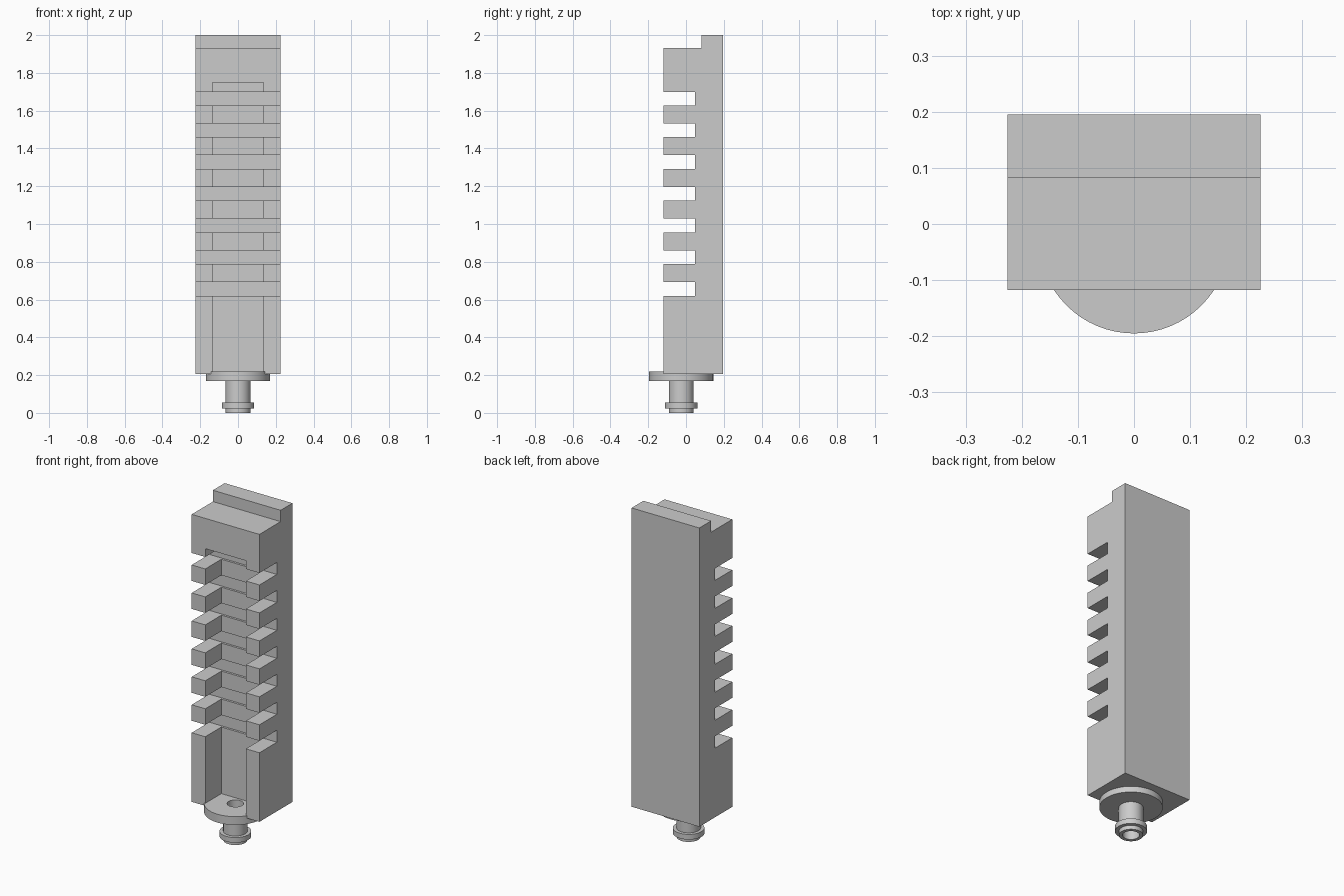
import bpy, bmesh
from math import tau, radians

if "Cube" in bpy.data.objects:
    bpy.data.objects.remove(bpy.data.objects["Cube"])

def finish(name, bm):
    bmesh.ops.recalc_face_normals(bm, faces=bm.faces)
    me = bpy.data.meshes.new(name)
    bm.to_mesh(me)
    bm.free()
    ob = bpy.data.objects.new(name, me)
    bpy.context.collection.objects.link(ob)
    return ob

def extrude_x(name, profile, half_width):
    """Extrude a (y, z) outline symmetrically along x."""
    bm = bmesh.new()
    face = bm.faces.new([bm.verts.new((-half_width, y, z)) for y, z in profile])
    new = bmesh.ops.extrude_face_region(bm, geom=[face])["geom"]
    bmesh.ops.translate(bm, vec=(2 * half_width, 0, 0),
                        verts=[v for v in new if isinstance(v, bmesh.types.BMVert)])
    bm.faces.ensure_lookup_table()
    return finish(name, bm)

def lathe(name, profile, y, steps=64):
    """Revolve a closed (radius, z) outline about a vertical axis."""
    bm = bmesh.new()
    vs = [bm.verts.new((r, y, z)) for r, z in profile]
    es = [bm.edges.new((a, b)) for a, b in zip(vs, vs[1:] + vs[:1])]
    bmesh.ops.spin(bm, geom=vs + es, cent=(0, y, 0), axis=(0, 0, 1),
                   angle=tau, steps=steps)
    bmesh.ops.remove_doubles(bm, verts=bm.verts, dist=1e-5)
    return finish(name, bm)

# Notched body: side outline with seven slots and a stepped top
FRONT, BACK, SLOT = -0.118, 0.195, 0.048
outline = [(BACK, 0.205), (FRONT, 0.205)]
for i in range(7):
    z = 0.62 + i * 0.168
    outline += [(FRONT, z), (SLOT, z), (SLOT, z + 0.072), (FRONT, z + 0.072)]
outline += [(FRONT, 1.932), (0.083, 1.932), (0.083, 2.0), (BACK, 2.0)]
body = extrude_x("notched_body", outline, 0.225)

# Central channel, open at the bottom
cutter = extrude_x("channel_cutter",
                   [(-0.3, 0.1), (0.035, 0.1), (0.035, 1.75), (-0.3, 1.75)], 0.135)
mod = body.modifiers.new("channel", 'BOOLEAN')
mod.operation, mod.solver, mod.object = 'DIFFERENCE', 'EXACT', cutter
bpy.context.view_layer.objects.active = body
bpy.ops.object.modifier_apply(modifier=mod.name)
bpy.data.objects.remove(cutter)

# Hollow spigot with flange and retaining ring
spigot = lathe("flanged_spigot", [
    (0.045, 0), (0.065, 0), (0.065, 0.024), (0.086, 0.024), (0.086, 0.055),
    (0.066, 0.055), (0.066, 0.17), (0.17, 0.17), (0.17, 0.22), (0.045, 0.22)], -0.025)
bpy.ops.object.select_all(action='DESELECT')
spigot.select_set(True)
bpy.context.view_layer.objects.active = spigot
bpy.ops.object.shade_smooth_by_angle(angle=radians(30))
